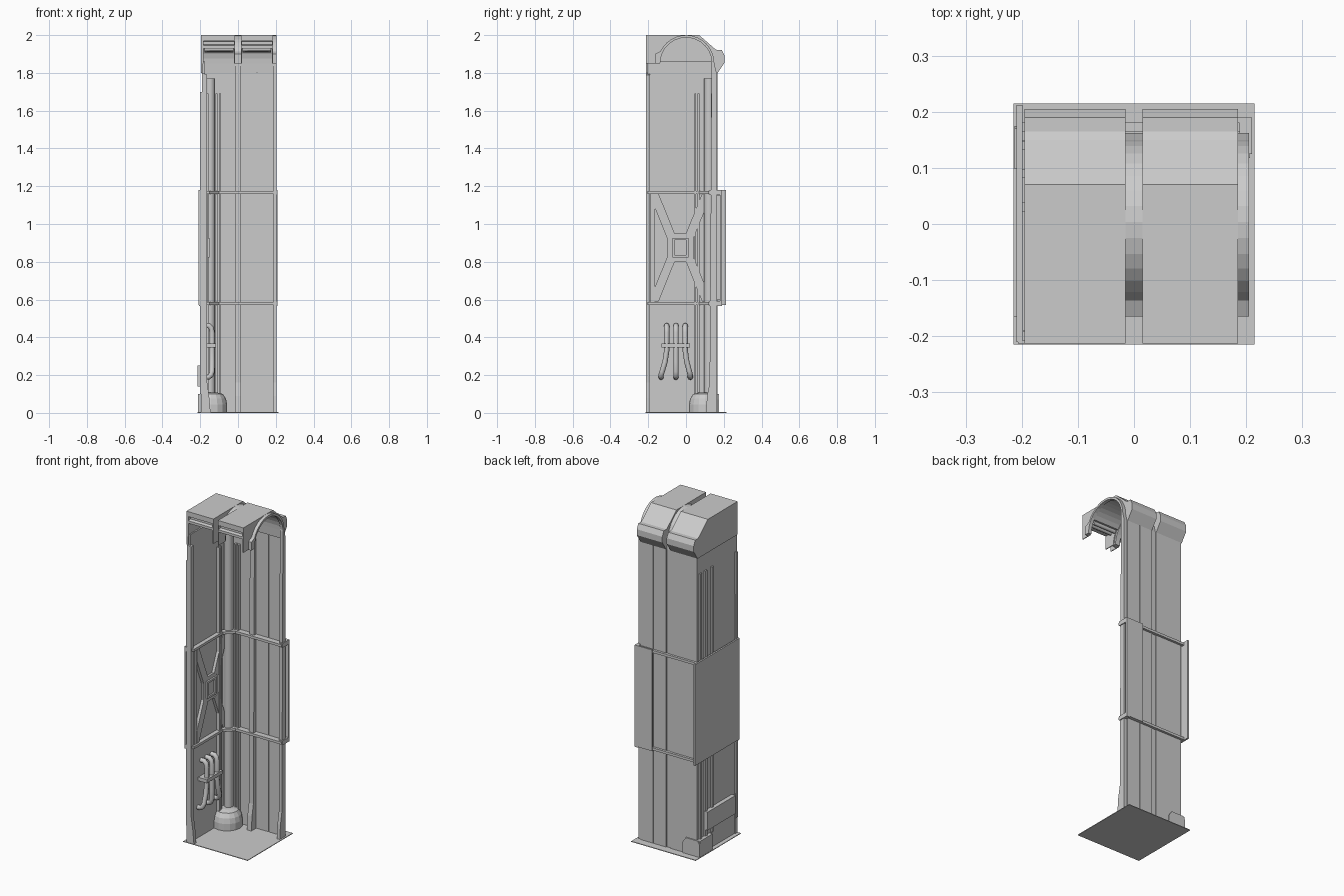
import bpy, bmesh, math
from mathutils import Vector

if "Cube" in bpy.data.objects:
    bpy.data.objects.remove(bpy.data.objects["Cube"])


def obj(name, bm):
    bmesh.ops.recalc_face_normals(bm, faces=bm.faces)
    me = bpy.data.meshes.new(name)
    bm.to_mesh(me)
    bm.free()
    o = bpy.data.objects.new(name, me)
    bpy.context.collection.objects.link(o)
    return o


def box(name, x0, x1, y0, y1, z0, z1):
    bm = bmesh.new()
    bmesh.ops.create_cube(bm, size=1)
    for v in bm.verts:
        v.co = Vector((x0 + (v.co.x + .5) * (x1 - x0), y0 + (v.co.y + .5) * (y1 - y0),
                       z0 + (v.co.z + .5) * (z1 - z0)))
    return obj(name, bm)


def prism(name, pts, axis, a, b):
    """Extrude a 2D outline along x (points are y,z), y (x,z) or z (x,y)."""
    def co(p, t):
        return {'x': (t, p[0], p[1]), 'y': (p[0], t, p[1]), 'z': (p[0], p[1], t)}[axis]
    bm = bmesh.new()
    f = bm.faces.new([bm.verts.new(co(p, a)) for p in pts])
    r = bmesh.ops.extrude_face_region(bm, geom=[f])
    d = Vector(co((0, 0), b)) - Vector(co((0, 0), a))
    bmesh.ops.translate(bm, vec=d, verts=[g for g in r['geom'] if isinstance(g, bmesh.types.BMVert)])
    return obj(name, bm)


def smooth(o, angle=40):
    bpy.ops.object.select_all(action='DESELECT')
    o.select_set(True)
    bpy.context.view_layer.objects.active = o
    bpy.ops.object.shade_smooth_by_angle(angle=math.radians(angle))


def pipe(name, pts, r):
    cu = bpy.data.curves.new(name, 'CURVE')
    cu.dimensions = '3D'
    cu.bevel_depth, cu.bevel_resolution, cu.use_fill_caps = r, 2, True
    sp = cu.splines.new('POLY')
    sp.points.add(len(pts) - 1)
    for p, c in zip(sp.points, pts):
        p.co = (*c, 1)
    o = bpy.data.objects.new(name, cu)
    bpy.context.collection.objects.link(o)
    return o


def arc(r, a0, a1, n=14):
    return [(r * math.cos(math.radians(a0 + (a1 - a0) * i / n)),
             1.85 + r * math.sin(math.radians(a0 + (a1 - a0) * i / n))) for i in range(n + 1)]


# floor and the two walls
box('floor_plate', -.215, .215, -.215, .215, 0, .004)
box('left_wall', -.19, -.175, -.205, .165, 0, 1.86)
for i, (a, b) in enumerate([(-.19, -.015), (.015, .098), (.102, .185)]):
    box(f'back_wall_{i}', a, b, .152, .168, 0, 1.86)
box('back_wall_seam', .096, .104, .157, .164, 0, 1.86)

# hood panels: flat roof, sloped back, rolled lip, arched underside
back = [(.07, 2), (.15, 1.93), (.165, 1.92), (.19, 1.92), (.205, 1.89), (.205, 1.855), (.168, 1.8)]
fascia = [(-.213, 1.93), (-.213, 1.945), (-.195, 1.95), (-.195, 1.965),
          (-.213, 1.97), (-.213, 2)]
shell = fascia + back + [(.145, 1.8)] + arc(.142, 0, 145)
plate = [(-.213, 1.85), (-.213, 2)] + back + [(.15, 1.8)] + arc(.149, 0, 180)
for i, (a, b) in enumerate([(-.187, -.015), (.015, .185)]):
    prism(f'hood_panel_{i}', shell, 'x', a, b)
    for j, x in enumerate((a, b - .005)):
        prism(f'hood_end_{i}_{j}', plate, 'x', x, x + .005)
    for j, (y, z) in enumerate([(-.165, 1.925), (-.13, 1.92)]):
        smooth_pipe = pipe(f'hood_tube_{i}_{j}', [(a + .01, y, z), (b - .01, y, z)], .011)

# solid side cap of the hood on the left wall
prism('hood_side_cap', [(-.213, 1.8), (-.213, 2)] + back + [(.15, 1.8)], 'x', -.195, -.184)

# back wall ribs that arch over under the hood, with flared feet
rib = ([(.162, 0), (.105, 0), (.112, .09), (.125, .16), (.132, 1.2), (.135, 1.85)]
       + arc(.137, 4, 180) + [(-.165, 1.85), (-.165, 1.9)] + arc(.15, 155, 0) + [(.162, 1.8)])
for i, (a, b) in enumerate([(-.015, .015), (.185, .205)]):
    prism(f'arched_rib_{i}', rib, 'x', a, b)

# left wall front post with flared foot
prism('front_post', [(-.195, 0), (-.145, 0), (-.152, .08), (-.163, .16), (-.165, 1.79), (-.19, 1.8)],
      'y', -.213, -.19)

# twin thin strips beside the corner
for a, b in [(.045, .054), (.062, .071)]:
    box('left_wall_strip', -.177, -.155, a, b, 0, 1.69)
for a, b in [(-.12, -.109), (-.1, -.089)]:
    box('back_wall_strip', a, b, .132, .155, 0, 1.69)

# corner column on a faceted dome
bm = bmesh.new()
prof = [(.085, 0), (.085, .045), (.078, .075), (.062, .1), (.03, .108)]
rings = [[bm.verts.new((-.142 + r * math.cos(k * math.pi / 8), .1 + r * math.sin(k * math.pi / 8), z))
          for k in range(16)] for r, z in prof]
for lo, hi in zip(rings, rings[1:]):
    for k in range(16):
        bm.faces.new((lo[k], lo[(k + 1) % 16], hi[(k + 1) % 16], hi[k]))
bm.faces.new(rings[-1])
# trim the dome at the wall faces
for co, no in [((-.185, 0, 0), (-1, 0, 0)), ((0, .162, 0), (0, 1, 0))]:
    bmesh.ops.bisect_plane(bm, geom=bm.verts[:] + bm.edges[:] + bm.faces[:], plane_co=co,
                           plane_no=no, clear_outer=True)
obj('column_base', bm)
pipe('corner_column', [(-.148, .122, .1), (-.148, .122, 1.77)], .027)

# horizontal rails that cut across the corner
outer = [(-.175, -.205), (-.175, .085), (-.12, .155), (.207, .155)]
inner = [(.207, .118), (-.1, .118), (-.15, .07), (-.15, -.205)]
for z in (.572, 1.16):
    prism('corner_rail', outer + inner, 'z', z, z + .015)
    box('rail_end_left', -.207, -.165, -.213, -.19, z - .006, z + .02)
    box('rail_end_back', .188, .21, .125, .19, z - .006, z + .02)
    box('outer_rail_back', -.2, .205, .165, .182, z, z + .015)

# outer armour plates
box('left_outer_plate', -.209, -.199, -.21, .212, .57, 1.18)
box('left_plate_spacer', -.2, -.188, -.19, .15, .6, 1.15)
box('back_outer_plate', .095, .21, .18, .19, .57, 1.18)
box('back_plate_spacer', .11, .18, .166, .181, .6, 1.15)

# cross brace on the inside of the left wall
cy, cz = -.03, .875
for sy in (-1, 1):
    for sz in (-1, 1):
        q = [(.03, .075), (.07, .05), (.135, .21), (.135, .285), (.115, .285)]
        prism('brace_arm', [(cy + sy * u, cz + sz * v) for u, v in q], 'x', -.177, -.158)
    box('brace_side', -.177, -.16, cy + sy * .145 - .012, cy + sy * .145 + .012, .588, 1.16)
ring = [(-.07, .05), (-.07, -.05), (-.05, -.075), (.05, -.075), (.07, -.05), (.07, .05),
        (.05, .075), (-.05, .075)]
prism('brace_hub', [(cy + u, cz + v) for u, v in ring], 'x', -.177, -.162)
for s in (-1, 1):
    box('hub_frame_side', -.165, -.152, cy + s * .036 - .006, cy + s * .036 + .006, .825, .925)
    box('hub_frame_cap', -.165, -.152, cy - .042, cy + .042, cz + s * .046 - .006, cz + s * .046 + .006)

# three hoses looping out of the wall, held by a clamp
for i, (y, spread) in enumerate([(-.102, -.03), (-.053, 0), (-.004, .027)]):
    pipe(f'hose_{i}', [(-.178, y, .462), (-.155, y, .462), (-.142, y, .45), (-.137, y, .425),
                       (-.137, y, .33), (-.137, y + spread * .3, .27), (-.137, y + spread * .8, .22),
                       (-.143, y + spread, .2), (-.155, y + spread, .19), (-.178, y + spread, .188)], .014)
box('hose_clamp', -.178, -.117, -.13, .022, .347, .368)

# outside details near the floor
box('outer_left_box', -.215, -.188, -.165, .1, .14, .25)
box('outer_left_foot', -.213, -.188, .05, .17, 0, .1)
prism('outer_back_foot', [(-.213, 0), (-.213, .08), (-.2, .1), (-.12, .1), (-.1, .07), (-.1, 0)],
      'y', .165, .175)
# outer left uprights
for y in (-.2, .03, .09, .14):
    box('outer_left_upright', -.2, -.188, y - .008, y + .008, .1, 1.7)
